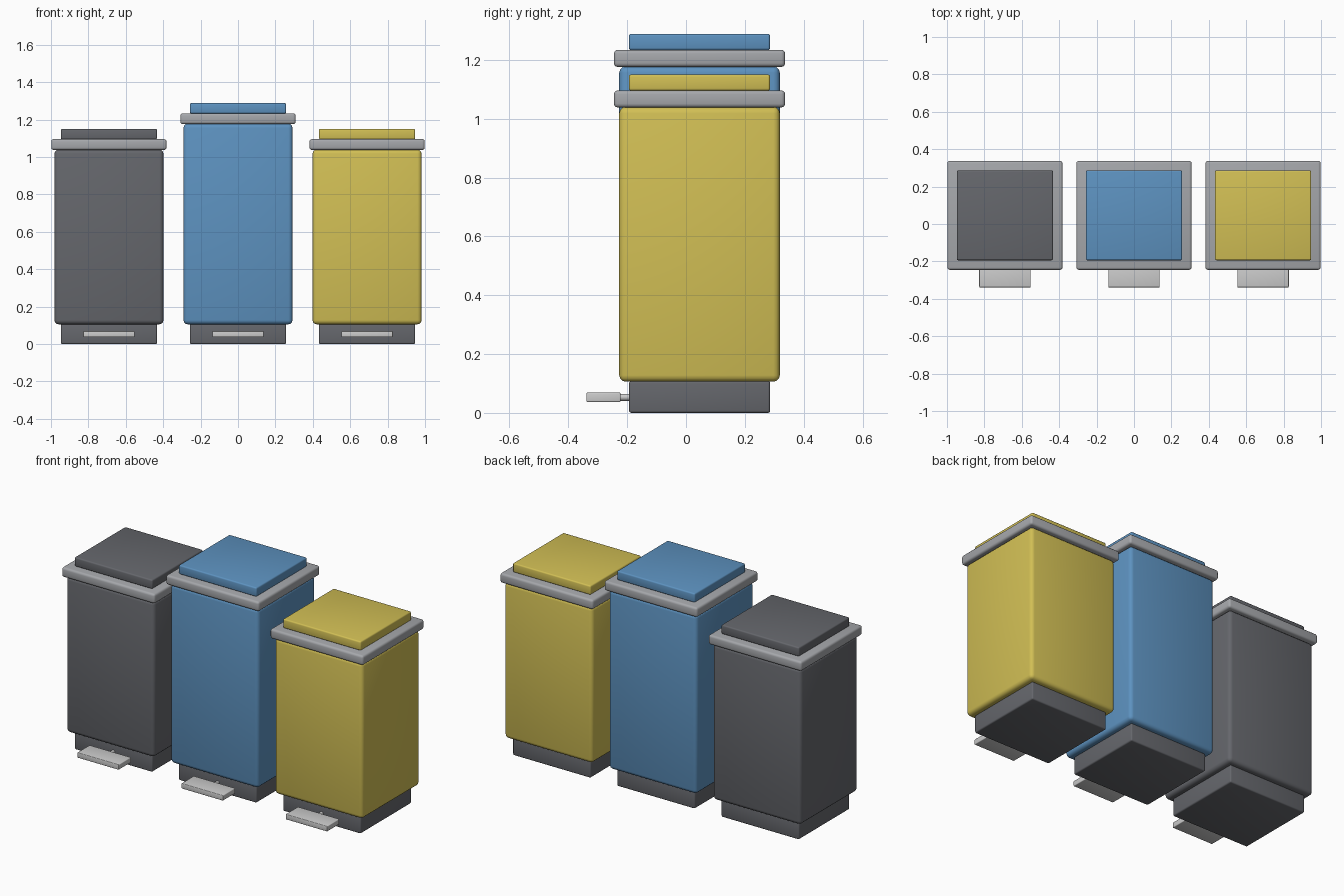
import bpy, math

if "Cube" in bpy.data.objects:
    bpy.data.objects.remove(bpy.data.objects["Cube"])


def material(name, rgb):
    m = bpy.data.materials.new(name)
    m.diffuse_color = (*rgb, 1)
    m.use_nodes = True
    m.node_tree.nodes["Principled BSDF"].inputs["Base Color"].default_value = m.diffuse_color
    return m


dark = material("charcoal", (0.13, 0.135, 0.15))
blue = material("blue", (0.11, 0.29, 0.53))
yellow = material("yellow", (0.64, 0.52, 0.09))
steel = material("light_grey", (0.56, 0.56, 0.57))
rim_grey = material("rim_grey", (0.38, 0.39, 0.41))


def finish(ob, name, mat):
    ob.name = name
    ob.data.materials.append(mat)
    bpy.ops.object.shade_smooth_by_angle(angle=math.radians(35))


def box(name, x, width, y0, y1, z0, z1, bevel, mat):
    """Rounded box given by its centre x, width and y / z extents."""
    bpy.ops.mesh.primitive_cube_add(size=1, location=(x, (y0 + y1) / 2, (z0 + z1) / 2))
    ob = bpy.context.object
    ob.scale = (width, y1 - y0, z1 - z0)
    bpy.ops.object.transform_apply(location=False, rotation=False, scale=True)
    mod = ob.modifiers.new("round_edges", "BEVEL")
    mod.width = bevel
    mod.segments = 3
    bpy.ops.object.modifier_apply(modifier=mod.name)
    finish(ob, name, mat)


def pedal_bin(label, x, top, mat):
    # plinth and main body
    box(label + "_base", x, 0.515, -0.194, 0.286, 0, 0.108, 0.008, dark)
    box(label + "_body", x, 0.583, -0.227, 0.319, 0.106, top, 0.022, mat)
    # collar and raised lid
    box(label + "_rim", x, 0.616, -0.245, 0.337, top - 0.002, top + 0.056, 0.013, rim_grey)
    box(label + "_lid", x, 0.515, -0.194, 0.286, top + 0.055, top + 0.11, 0.008, mat)
    # foot pedal on a short rod
    box(label + "_pedal", x, 0.275, -0.339, -0.222, 0.037, 0.069, 0.004, steel)
    bpy.ops.mesh.primitive_cylinder_add(vertices=16, radius=0.012, depth=0.06,
                                        location=(x, -0.21, 0.053),
                                        rotation=(math.pi / 2, 0, 0))
    finish(bpy.context.object, label + "_pedal_rod", steel)


pedal_bin("left_bin", -0.69, 1.04, dark)
pedal_bin("middle_bin", 0, 1.178, blue)
pedal_bin("right_bin", 0.69, 1.04, yellow)
